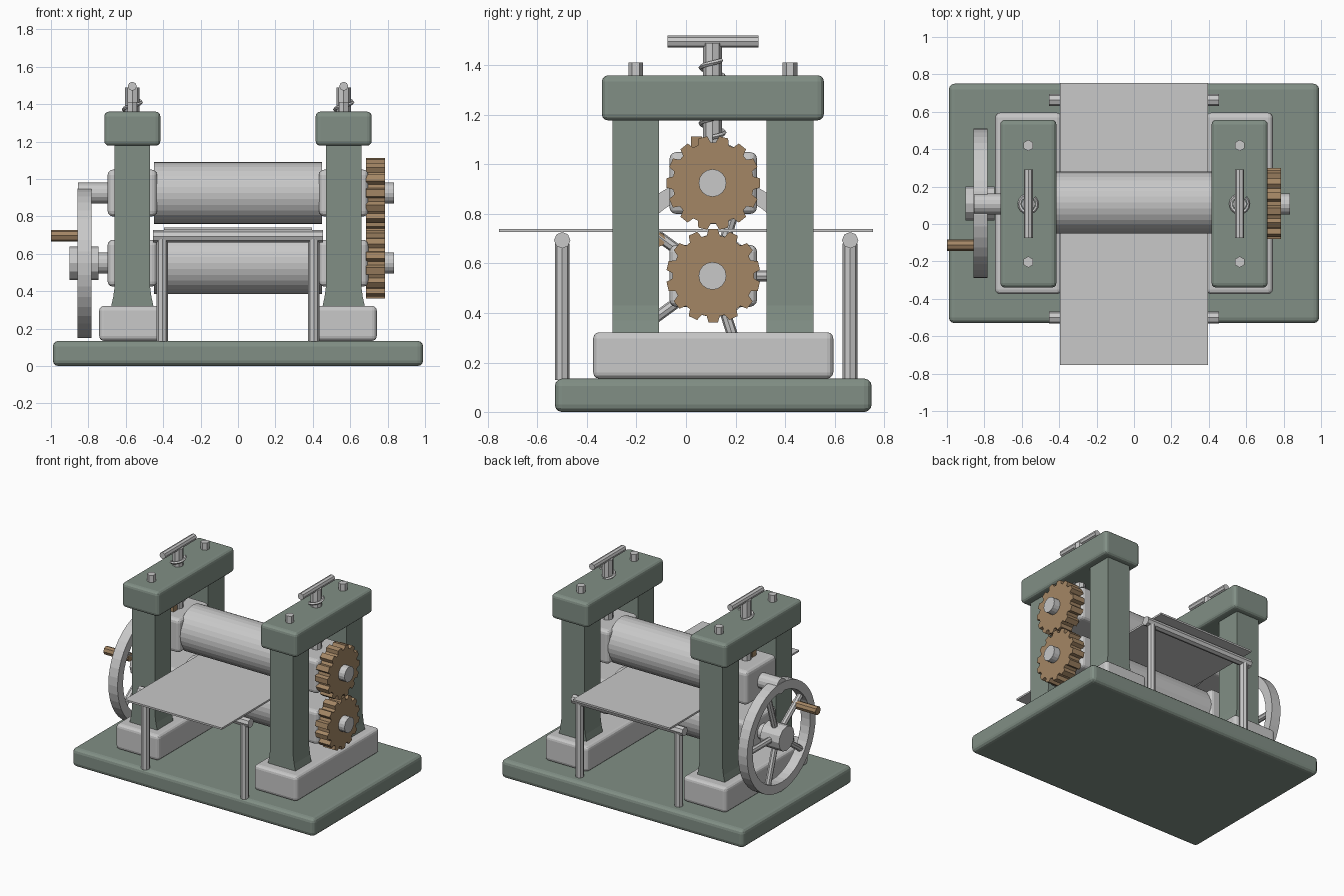
import bpy, bmesh, math
from mathutils import Vector, Matrix

if "Cube" in bpy.data.objects:
    bpy.data.objects.remove(bpy.data.objects["Cube"])

CY = 0.11            # depth of the roller axes
Z_LOW, Z_UP = 0.55, 0.925


def material(name, rgb):
    m = bpy.data.materials.new(name)
    m.diffuse_color = (*rgb, 1)
    m.use_nodes = True
    m.node_tree.nodes["Principled BSDF"].inputs["Base Color"].default_value = m.diffuse_color
    return m


GREEN = material("green_paint", (0.22, 0.275, 0.235))
STEEL = material("grey_steel", (0.58, 0.58, 0.58))
BRASS = material("brown_bronze", (0.37, 0.24, 0.13))


def finish(name, bm, mat):
    bmesh.ops.recalc_face_normals(bm, faces=bm.faces)
    me = bpy.data.meshes.new(name)
    bm.to_mesh(me)
    bm.free()
    me.materials.append(mat)
    ob = bpy.data.objects.new(name, me)
    bpy.context.collection.objects.link(ob)
    return ob


def box(name, x, y, z, mat, bevel=0.0):
    """Box from (min, max) ranges with rounded edges."""
    bm = bmesh.new()
    bmesh.ops.create_cube(bm, size=1)
    for v in bm.verts:
        v.co = Vector([(r[0] + r[1]) / 2 + c * (r[1] - r[0]) for r, c in zip((x, y, z), v.co)])
    ob = finish(name, bm, mat)
    if bevel:
        mod = ob.modifiers.new("rounded", 'BEVEL')
        mod.width, mod.segments = bevel, 3
    return ob


def rod(name, a, b, r, mat, sides=8):
    """Cylinder between two points."""
    a, b = Vector(a), Vector(b)
    d = b - a
    bm = bmesh.new()
    bmesh.ops.create_cone(bm, cap_ends=True, segments=sides, radius1=r, radius2=r, depth=d.length)
    turn = d.to_track_quat('Z', 'Y').to_matrix().to_4x4()
    bmesh.ops.transform(bm, matrix=Matrix.Translation((a + b) / 2) @ turn, verts=bm.verts)
    return finish(name, bm, mat)


def loft(name, rings, mat, closed=False):
    """Skin equal rings of points, capped at the ends unless closed."""
    bm = bmesh.new()
    vs = [[bm.verts.new(p) for p in ring] for ring in rings]
    n = len(vs[0])
    pairs = list(zip(vs, vs[1:])) + ([(vs[-1], vs[0])] if closed else [])
    for p, q in pairs:
        for i in range(n):
            bm.faces.new((p[i], p[(i + 1) % n], q[(i + 1) % n], q[i]))
    if not closed:
        bm.faces.new(vs[0])
        bm.faces.new(vs[-1])
    return finish(name, bm, mat)


def polar(x, z, r, a):
    return (x, CY + r * math.cos(a), z + r * math.sin(a))


# Base slab
box("base", (-0.99, 0.99), (-0.53, 0.75), (0, 0.135), GREEN, 0.03)

# Two matching side stands
for side, s in (("left", -1), ("right", 1)):
    cx = s * 0.565
    box(side + "_pedestal", (cx - 0.177, cx + 0.177), (-0.375, 0.595), (0.135, 0.322), STEEL, 0.025)
    box(side + "_cap", (cx - 0.15, cx + 0.15), (-0.34, 0.557), (1.178, 1.36), GREEN, 0.025)

    # Posts with flared feet
    for end, y0, y1 in (("front", -0.297, -0.11), ("back", 0.325, 0.515)):
        rings = []
        for z, h in ((0.315, 0.114), (0.37, 0.102), (0.43, 0.094), (1.19, 0.094)):
            rings.append([(cx - h, y0, z), (cx + h, y0, z), (cx + h, y1, z), (cx - h, y1, z)])
        loft(f"{side}_{end}_post", rings, GREEN)

    # Cap bolts
    for end, y in (("front", -0.203), ("back", 0.42)):
        rod(f"{side}_{end}_bolt", (cx, y, 1.34), (cx, y, 1.412), 0.03, STEEL, 6)

    # Bearing blocks
    for level, z in (("lower", Z_LOW), ("upper", Z_UP)):
        box(f"{side}_{level}_bearing", (cx - 0.132, cx + 0.132), (CY - 0.177, CY + 0.177),
            (z - 0.125, z + 0.125), STEEL, 0.028)

    # Pressure screw, its thread and its tee handle
    rod(side + "_screw", (cx, 0.107, 1.04), (cx, 0.107, 1.49), 0.038, STEEL, 8)
    rod(side + "_screw_handle", (cx, -0.075, 1.496), (cx, 0.292, 1.496), 0.024, STEEL, 8)
    z0, z1, pitch, steps = 1.11, 1.42, 0.075, 64
    rings = []
    for i in range(steps + 1):
        t = i / steps
        a = t * (z1 - z0) / pitch * 2 * math.pi
        ring = []
        for k in range(5):
            b = k * 2 * math.pi / 5
            r = 0.047 + 0.01 * math.cos(b)
            ring.append((cx + r * math.cos(a), 0.107 + r * math.sin(a),
                         z0 + t * (z1 - z0) + 0.01 * math.sin(b)))
        rings.append(ring)
    loft(side + "_screw_thread", rings, STEEL)

# Small bronze oiler above the left bearing
box("oiler", (-0.59, -0.54), (0.02, 0.065), (1.04, 1.112), BRASS)

# Rollers and shafts
for level, z, left in (("lower", Z_LOW, -0.80), ("upper", Z_UP, -0.855)):
    rod(level + "_roller", (-0.45, CY + 0.004, z), (0.45, CY + 0.004, z), 0.166, STEEL, 32)
    rod(level + "_shaft", (left, 0.107, z), (0.835, 0.107, z), 0.056, STEEL, 16)

# Meshing gears
TEETH = 14
for level, z, phase in (("lower", Z_LOW, 0.0), ("upper", Z_UP, 0.5)):
    outline = []
    for i in range(TEETH):
        for f, r in ((-0.36, 0.164), (-0.22, 0.19), (0.22, 0.19), (0.36, 0.164)):
            outline.append((r, math.pi / 2 + (i + phase + f) * 2 * math.pi / TEETH))
    loft(level + "_gear", [[polar(x, z, r, a) for r, a in outline] for x in (0.685, 0.785)], BRASS)

# Flywheel: rim, hub, spokes and crank handle
section = ((-0.857, 0.335), (-0.857, 0.40), (-0.782, 0.40), (-0.782, 0.335))
loft("flywheel_rim", [[polar(x, Z_LOW, r, i * math.pi / 20) for x, r in section]
                      for i in range(40)], STEEL, closed=True)
rod("flywheel_hub", (-0.90, CY, Z_LOW), (-0.745, CY, Z_LOW), 0.09, STEEL, 12)
for i in range(5):
    a = i * math.tau / 5
    rod(f"spoke_{i + 1}", polar(-0.82, Z_LOW, 0.05, a), polar(-0.82, Z_LOW, 0.35, a), 0.022, STEEL, 8)
rod("crank_handle", (-1.0, -0.113, 0.697), (-0.80, -0.113, 0.697), 0.031, BRASS, 8)

# Feed table on two leg frames
box("table_plate", (-0.396, 0.396), (-0.755, 0.755), (0.727, 0.74), STEEL)
for end, y in (("front", -0.5), ("back", 0.663)):
    rod(end + "_crossbar", (-0.455, y, 0.694), (0.455, y, 0.694), 0.033, STEEL, 8)
    for side, x in (("left", -0.405), ("right", 0.405)):
        rod(f"{end}_{side}_table_leg", (x, y, 0.13), (x, y, 0.68), 0.03, STEEL, 8)
